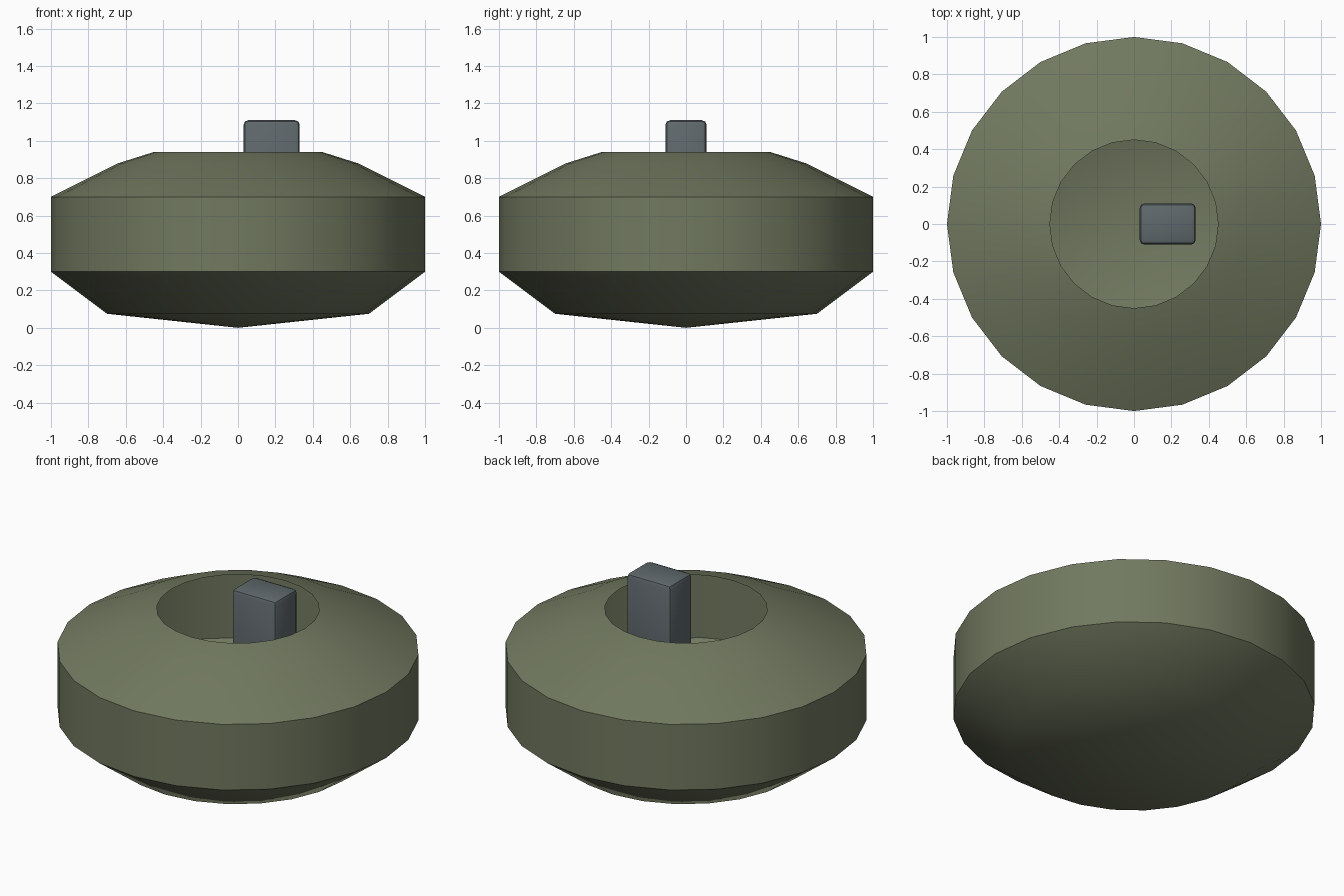
import bpy, bmesh, math

if "Cube" in bpy.data.objects:
    bpy.data.objects.remove(bpy.data.objects["Cube"])

SIDES = 24


def material(name, rgb):
    m = bpy.data.materials.new(name)
    m.diffuse_color = (*rgb, 1)
    m.use_nodes = True
    m.node_tree.nodes["Principled BSDF"].inputs["Base Color"].default_value = m.diffuse_color
    return m


def finish(bm, name, mat, angle):
    mesh = bpy.data.meshes.new(name)
    bm.to_mesh(mesh)
    bm.free()
    mesh.materials.append(mat)
    ob = bpy.data.objects.new(name, mesh)
    bpy.context.collection.objects.link(ob)
    bpy.ops.object.select_all(action='DESELECT')
    ob.select_set(True)
    bpy.context.view_layer.objects.active = ob
    bpy.ops.object.shade_smooth_by_angle(angle=math.radians(angle))
    return ob


def lathe(name, profile, mat):
    bm = bmesh.new()
    pts = [bm.verts.new((r, 0, z)) for r, z in profile]
    edges = [bm.edges.new(p) for p in zip(pts, pts[1:])]
    bmesh.ops.spin(bm, geom=pts + edges, cent=(0, 0, 0), axis=(0, 0, 1),
                   angle=math.tau, steps=SIDES, use_duplicate=False)
    bmesh.ops.remove_doubles(bm, verts=bm.verts, dist=1e-4)
    bmesh.ops.recalc_face_normals(bm, faces=bm.faces)
    return finish(bm, name, mat, 40)


green = material("olive", (0.165, 0.19, 0.115))
grey = material("slate", (0.115, 0.14, 0.15))

# Hollow round body with an open mouth
lathe("body_shell", [(0, 0), (0.70, 0.075), (1, 0.30), (1, 0.70),
                     (0.64, 0.88), (0.45, 0.94)], green)

# Upright block standing inside the mouth
bm = bmesh.new()
bmesh.ops.create_cube(bm, size=1)
for v in bm.verts:
    v.co.x = 0.18 + v.co.x * 0.30
    v.co.y *= 0.22
    v.co.z = 0.72 + v.co.z * 0.78
bmesh.ops.bevel(bm, geom=bm.edges[:], offset=0.025, segments=2, profile=0.5,
                affect='EDGES')
finish(bm, "block", grey, 40)
